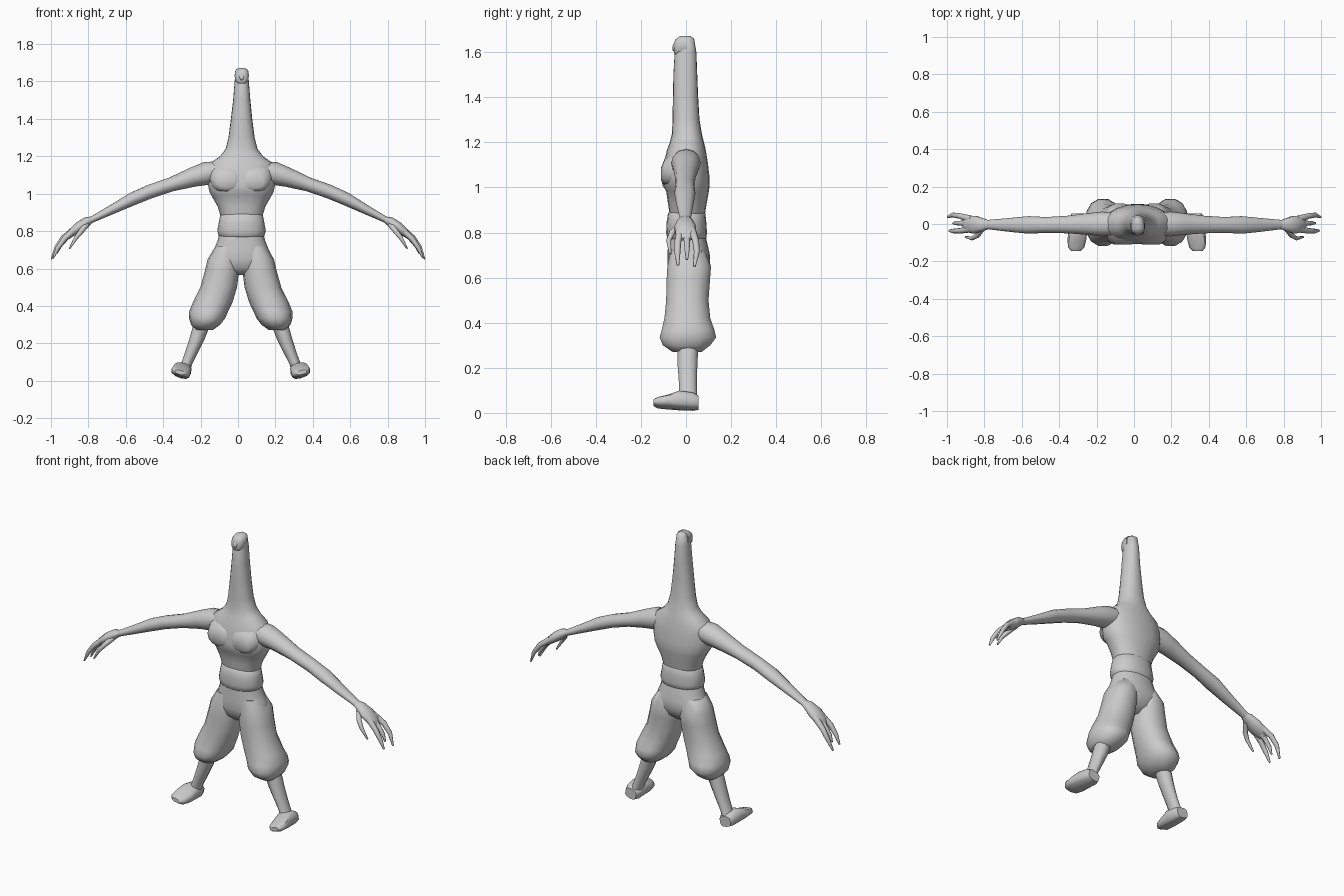
import bpy, bmesh, math
from mathutils import Vector, Matrix

CX = 0.015          # symmetry plane of the figure
grey = bpy.data.materials.new("clay grey")
grey.diffuse_color = (0.6, 0.6, 0.6, 1)


def loft(name, rings, angle=60):
    """Skin a list of closed point rings and cap both ends."""
    bm = bmesh.new()
    vs = [[bm.verts.new(p) for p in ring] for ring in rings]
    n = len(vs[0])
    for a, b in zip(vs, vs[1:]):
        for i in range(n):
            j = (i + 1) % n
            bm.faces.new((a[i], a[j], b[j], b[i]))
    bm.faces.new(vs[0][::-1])
    bm.faces.new(vs[-1])
    bmesh.ops.recalc_face_normals(bm, faces=bm.faces)
    me = bpy.data.meshes.new(name)
    bm.to_mesh(me)
    bm.free()
    me.materials.append(grey)
    ob = bpy.data.objects.new(name, me)
    bpy.context.collection.objects.link(ob)
    bpy.ops.object.select_all(action='DESELECT')
    ob.select_set(True)
    bpy.context.view_layer.objects.active = ob
    bpy.ops.object.shade_smooth_by_angle(angle=math.radians(angle))
    return ob


def ring(c, u, v, n, power=1.0):
    """Superellipse ring spanned by the half axes u and v."""
    pts = []
    for i in range(n):
        t = 2 * math.pi * i / n
        a, b = math.cos(t), math.sin(t)
        a = math.copysign(abs(a) ** power, a)
        b = math.copysign(abs(b) ** power, b)
        pts.append(Vector(c) + Vector(u) * a + Vector(v) * b)
    return pts


def column(name, rows, side=1, n=16, power=0.9):
    """Horizontal sections: local x, z, half width, front y, back y."""
    return loft(name, [ring((CX + side * x, (f + b) / 2, z), (w, 0, 0),
                            (0, (b - f) / 2, 0), n, power)
                       for x, z, w, f, b in rows])


def tube(name, rows, side=1, stretch=1, n=10):
    """Sections square to a path: local x, y, z, half height, half depth."""
    cs = [Vector((CX + side * stretch * r[0], r[1], r[2])) for r in rows]
    rings = []
    for i, r in enumerate(rows):
        t = cs[min(i + 1, len(cs) - 1)] - cs[max(i - 1, 0)]
        t.normalize()
        u = Vector((0, 1, 0)).cross(t).normalized()
        v = t.cross(u)
        rings.append(ring(cs[i], u * r[3], v * r[4], n))
    return loft(name, rings)


# long tapering neck, chest and narrow ribs
column("neck_and_torso", [
    (0.005, 1.672, 0.014, -0.015, 0.02),
    (0.005, 1.66, 0.03, -0.03, 0.036),
    (0.005, 1.60, 0.038, -0.05, 0.046),
    (0.005, 1.50, 0.046, -0.056, 0.05),
    (0.004, 1.40, 0.057, -0.058, 0.054),
    (0.004, 1.30, 0.07, -0.06, 0.06),
    (0.004, 1.24, 0.085, -0.062, 0.07),
    (0.004, 1.20, 0.115, -0.072, 0.08),
    (0.004, 1.165, 0.165, -0.085, 0.088),
    (0.004, 1.11, 0.18, -0.098, 0.097),
    (0.004, 1.05, 0.18, -0.108, 0.104),
    (0.004, 1.01, 0.172, -0.105, 0.105),
    (0.004, 0.985, 0.158, -0.088, 0.102),
    (0.004, 0.93, 0.127, -0.08, 0.092),
    (0.004, 0.86, 0.106, -0.07, 0.08)], n=20)

# waist sash with a rolled edge
column("waist_sash", [
    (0.004, 0.895, 0.10, -0.07, 0.078),
    (0.004, 0.885, 0.114, -0.08, 0.086),
    (0.004, 0.845, 0.122, -0.086, 0.09),
    (0.004, 0.80, 0.13, -0.088, 0.093),
    (0.004, 0.775, 0.122, -0.084, 0.09),
    (0.004, 0.765, 0.11, -0.075, 0.08)], n=20)

# hips joining the two trouser legs
column("trouser_hips", [
    (0.003, 0.80, 0.115, -0.078, 0.084),
    (0.003, 0.75, 0.127, -0.08, 0.095),
    (0.003, 0.70, 0.147, -0.082, 0.106),
    (0.003, 0.65, 0.172, -0.082, 0.108),
    (0.003, 0.60, 0.150, -0.07, 0.085),
    (0.003, 0.565, 0.06, -0.03, 0.04)], n=20)

# face plate with brow, snout and cheeks
loft("face_mask", [ring((CX + 0.005, y, z), (w, 0, 0), (0, 0, h), 14, 0.75)
                   for y, z, w, h in [(0.005, 1.632, 0.038, 0.042),
                                      (-0.025, 1.63, 0.038, 0.043),
                                      (-0.047, 1.622, 0.031, 0.036),
                                      (-0.054, 1.618, 0.018, 0.022)]])
loft("snout", [ring((CX + 0.005, y, z), (w, 0, 0), (0, 0, h), 8)
               for y, z, w, h in [(-0.04, 1.632, 0.016, 0.022),
                                  (-0.056, 1.622, 0.011, 0.016),
                                  (-0.061, 1.615, 0.005, 0.007)]])

for side, label, reach in ((1, "left", 1.0), (-1, "right", 1.03)):
    # chest muscle
    loft(label + "_pectoral", [
        ring((CX + side * 0.075, y, z), (w, 0, 0), (0, 0, h), 12, 0.85)
        for y, z, w, h in [(-0.06, 1.08, 0.09, 0.075),
                           (-0.095, 1.07, 0.075, 0.058),
                           (-0.11, 1.06, 0.045, 0.03)]])

    # baggy trouser leg gathered below the knee
    column(label + "_trouser_leg", [
        (0.075, 0.72, 0.06, -0.07, 0.085),
        (0.092, 0.65, 0.085, -0.085, 0.113),
        (0.102, 0.58, 0.092, -0.089, 0.108),
        (0.118, 0.50, 0.098, -0.09, 0.102),
        (0.150, 0.42, 0.106, -0.098, 0.11),
        (0.172, 0.37, 0.104, -0.11, 0.128),
        (0.180, 0.335, 0.097, -0.12, 0.137),
        (0.188, 0.30, 0.078, -0.105, 0.11),
        (0.196, 0.27, 0.045, -0.06, 0.07)], side, 14)

    # shin
    column(label + "_shin", [
        (0.205, 0.31, 0.046, -0.042, 0.058),
        (0.235, 0.22, 0.041, -0.04, 0.053),
        (0.268, 0.14, 0.034, -0.034, 0.05),
        (0.290, 0.09, 0.030, -0.032, 0.05),
        (0.305, 0.05, 0.034, -0.035, 0.052)], side, 10, 1.0)

    # shoe, rolled so its outer edge is raised
    roll = Matrix.Rotation(-side * 0.26, 3, 'Y')
    loft(label + "_shoe", [
        ring((CX + side * x, y, z), roll @ Vector((w, 0, 0)),
             roll @ Vector((0, 0, h)), 12, 0.7)
        for x, y, z, w, h in [(0.312, 0.055, 0.045, 0.036, 0.03),
                              (0.312, 0.03, 0.05, 0.047, 0.038),
                              (0.314, -0.03, 0.055, 0.05, 0.041),
                              (0.320, -0.08, 0.048, 0.053, 0.028),
                              (0.324, -0.125, 0.045, 0.045, 0.021),
                              (0.326, -0.145, 0.045, 0.026, 0.011)]], 45)

    # shoulder and arm
    tube(label + "_arm", [
        (0.10, 0.0, 1.125, 0.05, 0.06),
        (0.18, 0.0, 1.108, 0.062, 0.066),
        (0.25, 0.0, 1.088, 0.052, 0.058),
        (0.36, -0.003, 1.05, 0.038, 0.047),
        (0.47, -0.005, 1.012, 0.037, 0.042),
        (0.56, -0.005, 0.973, 0.035, 0.047),
        (0.66, -0.005, 0.92, 0.026, 0.037),
        (0.77, -0.003, 0.863, 0.017, 0.025),
        (0.82, -0.003, 0.835, 0.018, 0.028)], side, reach, 12)

    # palm
    tube(label + "_palm", [
        (0.765, -0.003, 0.866, 0.014, 0.022),
        (0.80, -0.004, 0.85, 0.026, 0.036),
        (0.84, -0.004, 0.822, 0.028, 0.05),
        (0.88, 0.0, 0.79, 0.022, 0.046),
        (0.90, 0.0, 0.77, 0.01, 0.03)], side, reach)

    # two long claws, a short inner claw and a thumb
    digits = {
        "rear_claw": [(0.86, 0.025, 0.81, 0.018, 0.02), (0.92, 0.043, 0.765, 0.015, 0.015),
                      (0.955, 0.048, 0.715, 0.012, 0.013), (0.983, 0.037, 0.65, 0.004, 0.006)],
        "front_claw": [(0.86, -0.025, 0.81, 0.018, 0.02), (0.915, -0.036, 0.76, 0.015, 0.015),
                       (0.95, -0.038, 0.71, 0.012, 0.013), (0.975, -0.036, 0.655, 0.004, 0.006)],
        "middle_claw": [(0.86, 0.0, 0.80, 0.018, 0.02), (0.905, 0.004, 0.765, 0.014, 0.014),
                        (0.94, 0.005, 0.72, 0.011, 0.011), (0.955, 0.004, 0.68, 0.004, 0.005)],
        "thumb": [(0.80, -0.022, 0.835, 0.016, 0.015), (0.828, -0.062, 0.80, 0.014, 0.014),
                  (0.855, -0.077, 0.765, 0.011, 0.011), (0.89, -0.07, 0.705, 0.004, 0.005)]}
    for digit, rows in digits.items():
        tube(label + "_" + digit, rows, side, reach, 8)
